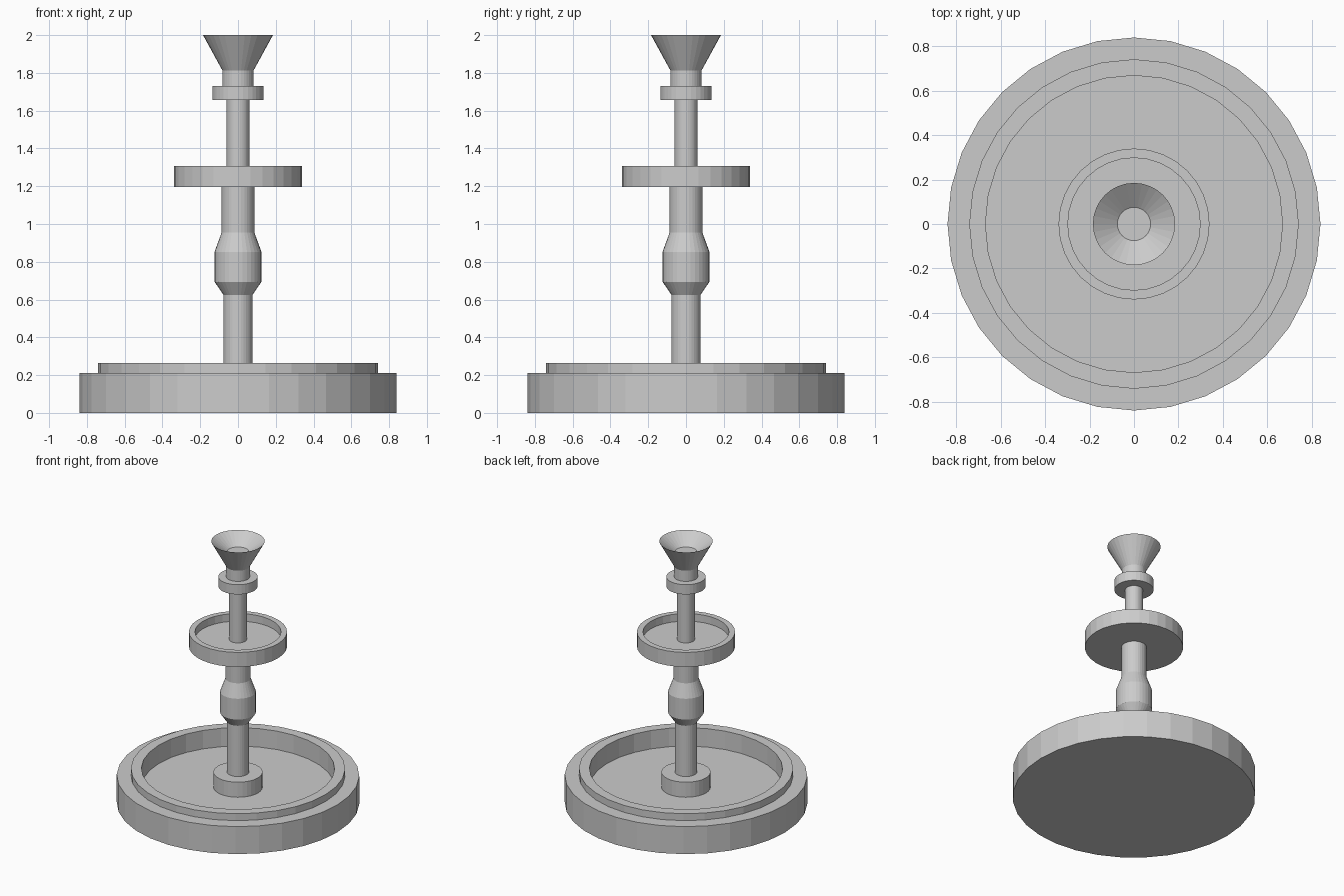
import bpy, bmesh, math

if "Cube" in bpy.data.objects:
    bpy.data.objects.remove(bpy.data.objects["Cube"])

SIDES = 32

stone = bpy.data.materials.new("plain_grey")
stone.diffuse_color = (0.6, 0.6, 0.6, 1)
stone.use_nodes = True
stone.node_tree.nodes["Principled BSDF"].inputs["Base Color"].default_value = stone.diffuse_color


def lathe(name, profile):
    """Turn a (radius, z) profile, listed bottom to top along the outside, into a faceted solid.
    A radius of 0 is skipped: both ends are closed with flat caps."""
    bm = bmesh.new()
    rings = []
    for r, z in profile:
        rings.append([bm.verts.new((r * math.cos(2 * math.pi * i / SIDES),
                                    r * math.sin(2 * math.pi * i / SIDES), z))
                      for i in range(SIDES)])
    for a, b in zip(rings, rings[1:]):
        for i in range(SIDES):
            j = (i + 1) % SIDES
            bm.faces.new((a[i], a[j], b[j], b[i]))
    bm.faces.new(rings[0][::-1])
    bm.faces.new(rings[-1])
    bm.normal_update()
    mesh = bpy.data.meshes.new(name)
    bm.to_mesh(mesh)
    bm.free()
    mesh.materials.append(stone)
    obj = bpy.data.objects.new(name, mesh)
    bpy.context.collection.objects.link(obj)
    return obj


# Wide basin with a stepped rim and a sunken floor
lathe("basin", [(0.84, 0), (0.84, 0.21), (0.742, 0.21), (0.742, 0.263),
                (0.669, 0.263), (0.669, 0.122)])

# Plinth and lower column with its swelling
lathe("plinth_and_column", [(0.17, 0.122), (0.17, 0.237), (0.077, 0.237), (0.077, 0.625),
                            (0.124, 0.694), (0.124, 0.853), (0.087, 0.954), (0.087, 1.197)])

# Middle bowl with a thin rim
lathe("middle_bowl", [(0.34, 1.197), (0.34, 1.308), (0.298, 1.308), (0.298, 1.25)])

# Upper column, collar and neck, ending in the flared top cup
lathe("upper_column", [(0.061, 1.25), (0.061, 1.656)])
lathe("collar", [(0.136, 1.656), (0.136, 1.73)])
lathe("top_cup", [(0.082, 1.73), (0.082, 1.812), (0.185, 2.0), (0.075, 1.92)])
